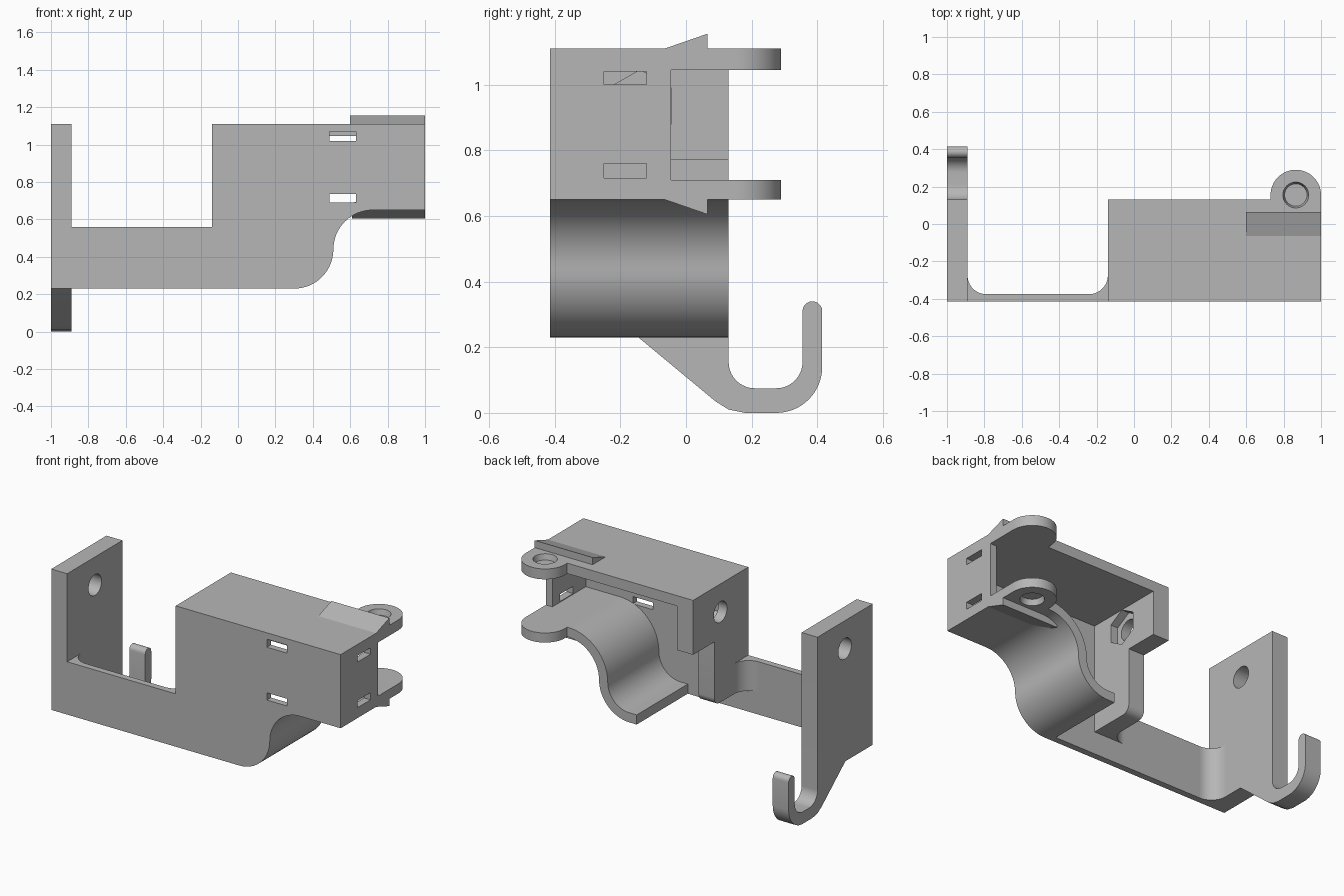
import bpy, bmesh, math

if "Cube" in bpy.data.objects:
    bpy.data.objects.remove(bpy.data.objects["Cube"], do_unlink=True)

GREY = (0.47, 0.47, 0.47, 1)
mat = bpy.data.materials.new("plain grey")
mat.use_nodes = True
mat.diffuse_color = GREY
mat.node_tree.nodes["Principled BSDF"].inputs["Base Color"].default_value = GREY


def arc(cx, cy, r, a0, a1, n=16):
    """Points on an arc, angles in degrees."""
    return [(cx + r * math.cos(math.radians(a0 + (a1 - a0) * i / n)),
             cy + r * math.sin(math.radians(a0 + (a1 - a0) * i / n))) for i in range(n + 1)]


def ring(cx, cy, r, n=32, start=0):
    return arc(cx, cy, r, start, start + 360, n)[:-1]


def rect(a0, b0, a1, b1):
    return [(a0, b0), (a1, b0), (a1, b1), (a0, b1)]


def prism(name, axis, lo, hi, pts, end=None):
    """Extrude a 2D outline along an axis; a second outline gives a taper."""
    place = {"x": lambda p, v: (v, p[0], p[1]),
             "y": lambda p, v: (p[0], v, p[1]),
             "z": lambda p, v: (p[0], p[1], v)}[axis]
    bm = bmesh.new()
    a = [bm.verts.new(place(p, lo)) for p in pts]
    b = [bm.verts.new(place(p, hi)) for p in (end or pts)]
    bm.faces.new(a)
    bm.faces.new(b[::-1])
    for i in range(len(a)):
        j = (i + 1) % len(a)
        bm.faces.new((a[j], a[i], b[i], b[j]))
    bmesh.ops.recalc_face_normals(bm, faces=bm.faces)
    mesh = bpy.data.meshes.new(name)
    bm.to_mesh(mesh)
    bm.free()
    ob = bpy.data.objects.new(name, mesh)
    bpy.context.collection.objects.link(ob)
    ob.data.materials.append(mat)
    return ob


def activate(ob):
    bpy.ops.object.select_all(action="DESELECT")
    ob.select_set(True)
    bpy.context.view_layer.objects.active = ob


def cut(ob, *cutter):
    """Subtract a prism from a part."""
    tool = prism("cutter", *cutter)
    tool.hide_render = True
    mod = ob.modifiers.new("cut", "BOOLEAN")
    mod.operation, mod.solver, mod.object = "DIFFERENCE", "EXACT", tool
    activate(ob)
    bpy.ops.object.modifier_apply(modifier=mod.name)
    bpy.data.objects.remove(tool, do_unlink=True)


parts = []
FRONT, INNER, BACK = -0.415, -0.375, 0.13

# Front sheet: strap, box front and the curved lower corner
front = prism("front_wall", "y", FRONT, INNER,
              [(-0.89, 0.23)] + arc(0.30, 0.44, 0.21, -90, 0) + arc(0.72, 0.44, 0.21, 180, 90)[1:]
              + [(1, 0.65), (1, 1.11), (-0.14, 1.11), (-0.14, 0.56), (-0.89, 0.56)])
for z0, z1 in ((1.02, 1.07), (0.69, 0.735)):
    cut(front, "y", -0.5, -0.3, rect(0.49, z0, 0.63, z1))
parts.append(front)

# Curved saddle under the box
saddle = prism("curved_saddle", "y", INNER, BACK,
               [(0.25, 0.23)] + arc(0.30, 0.44, 0.21, -90, 0) + arc(0.72, 0.44, 0.21, 180, 90)[1:]
               + [(1, 0.65), (1, 0.71)] + arc(0.72, 0.44, 0.27, 90, 180)
               + arc(0.30, 0.44, 0.15, 0, -90)[1:] + [(0.25, 0.29)])
parts.append(saddle)

# Hinge ears, each with a blind tapered socket on its outer face
EAR = (0.865, 0.155)
ear_arc = arc(*EAR, 0.135, 0, 180, 24)
top = prism("box_top", "z", 1.045, 1.11,
            [(-0.14, INNER), (1, INNER)] + ear_arc + [(0.73, BACK), (-0.14, BACK)])
ear = prism("lower_ear", "z", 0.65, 0.71, [(0.73, BACK), (1, BACK)] + ear_arc)
cut(top, "z", 1.075, 1.12, ring(*EAR, 0.06), ring(*EAR, 0.072))
for ob in (ear, saddle):
    cut(ob, "z", 0.64, 0.685, ring(*EAR, 0.072), ring(*EAR, 0.06))
parts += [top, ear]

# Box end wall with two slots
end = prism("end_wall", "x", 0.955, 1, rect(INNER, 0.71, -0.045, 1.045))
for z0, z1 in ((1.0, 1.04), (0.715, 0.76)):
    cut(end, "x", 0.9, 1.1, rect(-0.25, z0, -0.12, z1))
parts.append(end)

# Thick side wall with bolt hole and hexagonal nut recess
side = prism("side_wall", "x", -0.14, -0.03,
             [(INNER, 0.37)] + arc(-0.13, 0.42, 0.05, -90, 0, 8)
             + [(-0.08, 0.77), (BACK, 0.77), (BACK, 1.045), (INNER, 1.045)])
cut(side, "x", -0.2, 0.05, ring(-0.14, 0.935, 0.065))
cut(side, "x", -0.08, 0.05, ring(-0.14, 0.935, 0.11, 6, 30))
parts.append(side)

# Mounting plate with the hook below it
plate = prism("hook_plate", "x", -1, -0.89,
              [(FRONT, 0.23), (-0.145, 0.23), (0.09, 0.035), (0.13, 0.01), (0.18, 0)]
              + arc(0.275, 0.14, 0.14, -90, 0) + arc(0.385, 0.31, 0.03, 0, 180, 10)
              + arc(0.275, 0.155, 0.08, 0, -90) + arc(0.21, 0.155, 0.08, -90, -180)
              + [(BACK, 1.11), (FRONT, 1.11)])
cut(plate, "x", -1.1, -0.8, ring(-0.14, 0.935, 0.065))
parts.append(plate)

# Rounded inside corners of the strap
parts.append(prism("plate_fillet", "z", 0.23, 0.56,
                   [(-0.89, INNER)] + arc(-0.79, INNER + 0.1, 0.1, 270, 180)))
parts.append(prism("side_fillet", "z", 0.37, 0.56,
                   [(-0.14, INNER)] + arc(-0.24, INNER + 0.1, 0.1, 0, -90)))

# Snap wedges above and below the box
parts.append(prism("upper_wedge", "x", 0.6, 1, [(-0.065, 1.11), (0.065, 1.11), (0.065, 1.155)]))
parts.append(prism("lower_wedge", "x", 0.61, 1,
                   [(-0.065, 0.65), (0.065, 0.605), (0.065, 0.66), (-0.065, 0.66)]))

for ob in parts:
    activate(ob)
    bpy.ops.object.shade_smooth_by_angle(angle=math.radians(30))
